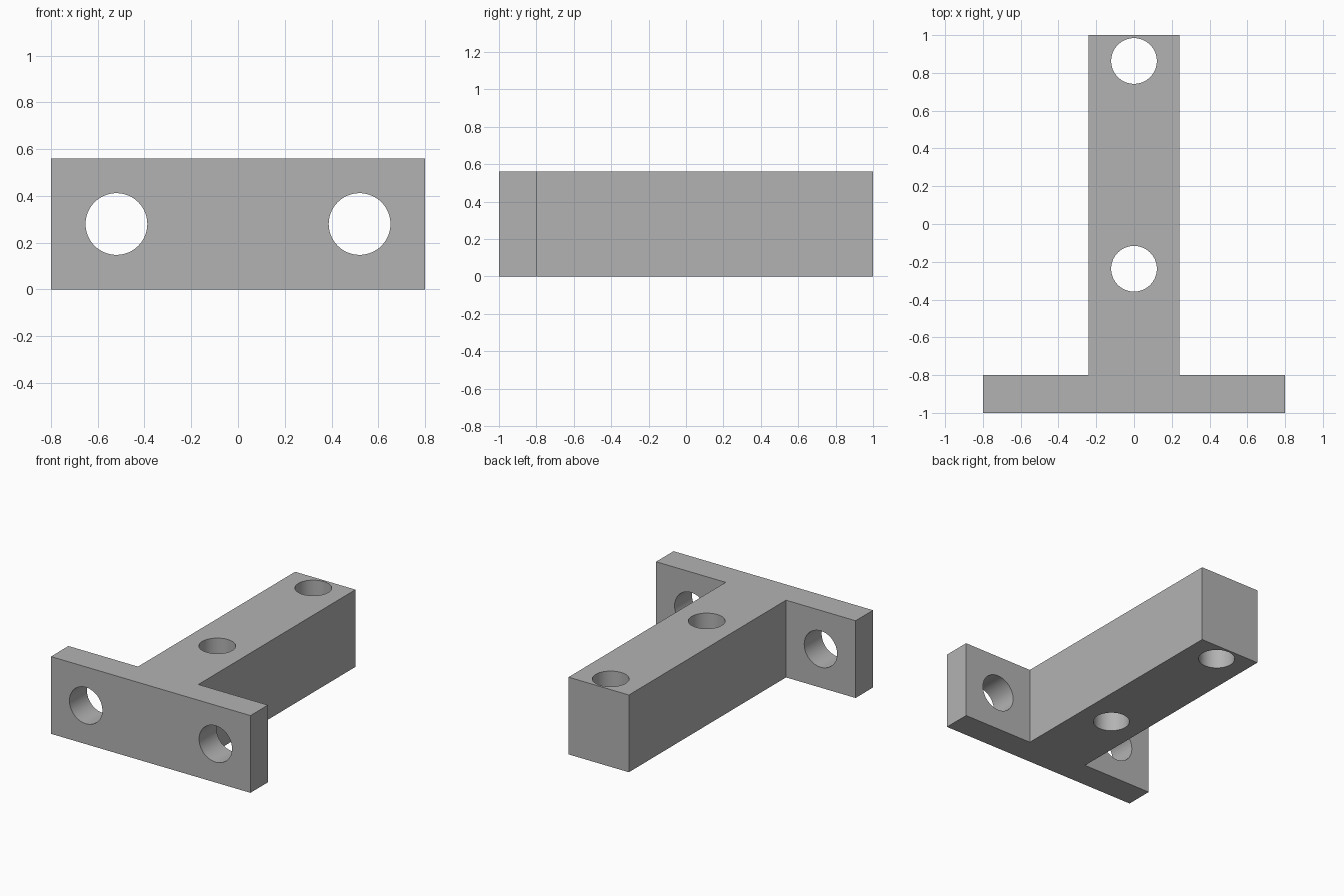
import bpy
import bmesh
from math import pi

cube = bpy.data.objects.get("Cube")
if cube:
    bpy.data.objects.remove(cube, do_unlink=True)

HEIGHT = 0.56
FLANGE_X, STEM_X = 0.8, 0.242
FRONT, STEP, BACK = -1.0, -0.8, 1.0

grey = bpy.data.materials.new("plain grey")
grey.use_nodes = True
colour = (0.45, 0.45, 0.45, 1)
grey.diffuse_color = colour
grey.node_tree.nodes["Principled BSDF"].inputs["Base Color"].default_value = colour

# T-shaped bracket: half outline mirrored, then extruded upwards
half = [(FLANGE_X, FRONT), (FLANGE_X, STEP), (STEM_X, STEP), (STEM_X, BACK)]
outline = half + [(-x, y) for x, y in reversed(half)]
bm = bmesh.new()
base = bm.faces.new([bm.verts.new((x, y, 0)) for x, y in outline])
top = bmesh.ops.extrude_face_region(bm, geom=[base])["geom"]
bmesh.ops.translate(bm, vec=(0, 0, HEIGHT),
                    verts=[v for v in top if isinstance(v, bmesh.types.BMVert)])
bmesh.ops.recalc_face_normals(bm, faces=bm.faces)
mesh = bpy.data.meshes.new("t_bracket")
bm.to_mesh(mesh)
bm.free()
mesh.materials.append(grey)
bracket = bpy.data.objects.new("t_bracket", mesh)
bpy.context.collection.objects.link(bracket)


def drill(name, location, radius, depth, tilt=0):
    """Cut a round through-hole and discard the cutter."""
    bpy.ops.mesh.primitive_cylinder_add(vertices=64, radius=radius, depth=depth,
                                        location=location, rotation=(tilt, 0, 0))
    cutter = bpy.context.object
    cutter.name = name
    cutter.hide_render = True
    cutter.data.materials.append(grey)
    cut = bracket.modifiers.new(name, "BOOLEAN")
    cut.operation = "DIFFERENCE"
    cut.solver = "EXACT"
    cut.object = cutter
    bpy.context.view_layer.objects.active = bracket
    bpy.ops.object.modifier_apply(modifier=cut.name)
    bpy.data.objects.remove(cutter, do_unlink=True)


# Flange holes run front to back, stem holes run vertically
for x in (-0.52, 0.52):
    drill("flange_hole", (x, (FRONT + STEP) / 2, HEIGHT / 2), 0.132, 0.4, pi / 2)
for y in (-0.237, 0.863):
    drill("stem_hole", (0, y, HEIGHT / 2), 0.121, 1)

# Smooth bores, crisp edges
bpy.ops.object.select_all(action="DESELECT")
bracket.select_set(True)
bpy.context.view_layer.objects.active = bracket
bpy.ops.object.shade_smooth_by_angle(angle=pi / 6)
